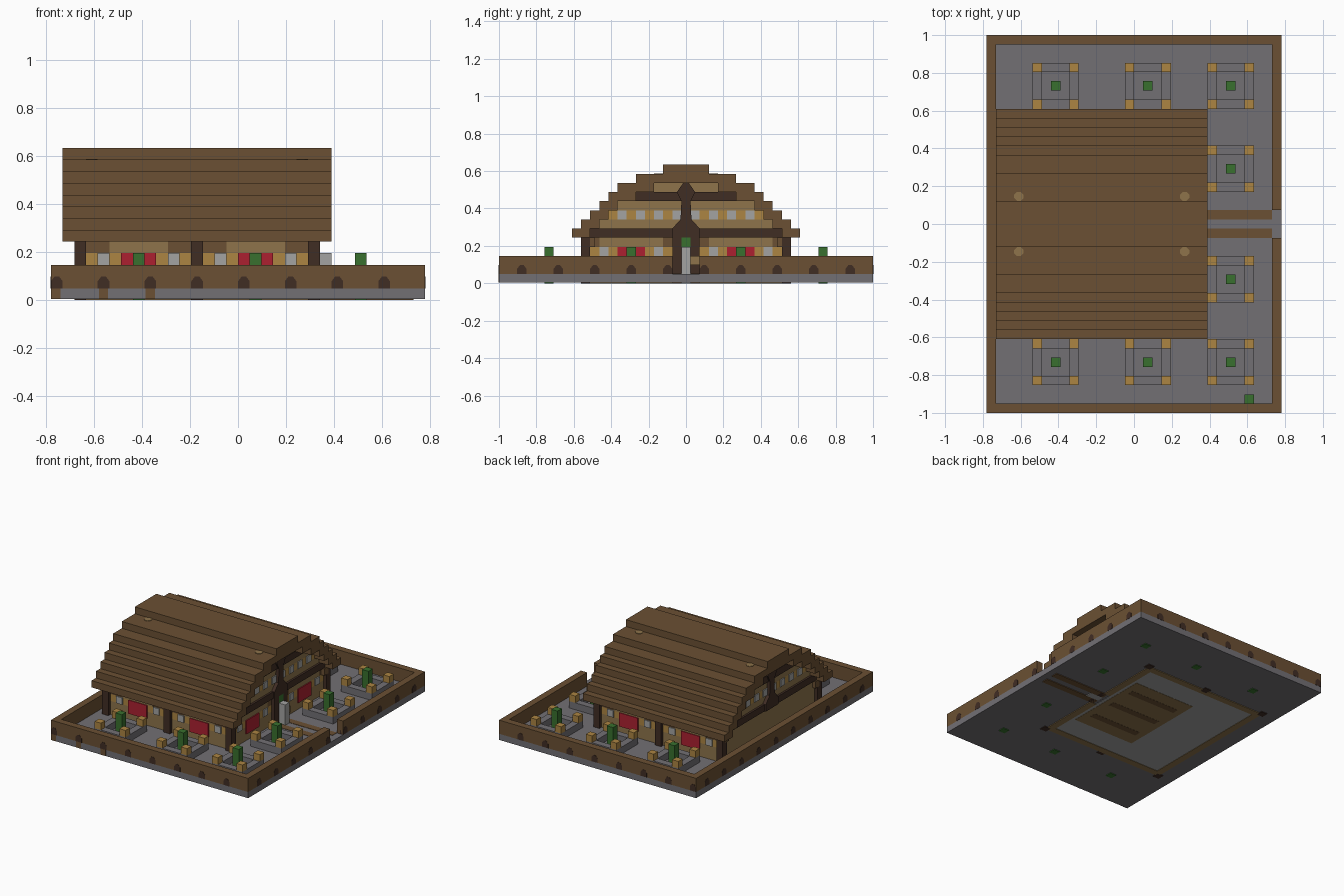
import bpy, bmesh
from mathutils import Vector

cube = bpy.data.objects.get("Cube")
if cube:
    bpy.data.objects.remove(cube)

U = 2 / 41            # one block
NX, NY = 32, 41       # footprint in blocks


def material(name, r, g, b):
    def lin(c):
        c /= 255
        return c / 12.92 if c < 0.04045 else ((c + 0.055) / 1.055) ** 2.4
    col = (lin(r), lin(g), lin(b), 1)
    m = bpy.data.materials.new(name)
    m.use_nodes = True
    m.diffuse_color = col
    bsdf = next(n for n in m.node_tree.nodes if n.type == 'BSDF_PRINCIPLED')
    bsdf.inputs["Base Color"].default_value = col
    bsdf.inputs["Roughness"].default_value = 0.9
    return m


STONE = material("stone", 114, 112, 116)
BROWN = material("brown_wood", 107, 80, 51)
DARK = material("dark_wood", 64, 45, 36)
TAN = material("tan_wood", 142, 116, 75)
AMBER = material("amber_wood", 172, 133, 66)
PALE = material("pale_stone", 164, 164, 162)
RED = material("red_cloth", 172, 32, 48)
GREEN = material("green_leaf", 56, 112, 46)


def prism(pts, axis, a, b):
    """Outline in the two other axes, pushed from a to b along axis."""
    return pts, axis, a, b


def box(i0, i1, j0, j1, k0, k1):
    return prism([(i0, j0), (i1, j0), (i1, j1), (i0, j1)], "z", k0, k1)


def build(name, mat, parts):
    bm = bmesh.new()
    for pts, axis, a, b in parts:
        def place(p, t):
            i, j, k = {"x": (t, *p), "y": (p[0], t, p[1]), "z": (*p, t)}[axis]
            return bm.verts.new(Vector((i - NX / 2, j - NY / 2, k)) * U)
        lo = [place(p, a) for p in pts]
        hi = [place(p, b) for p in pts]
        bm.faces.new(lo)
        bm.faces.new(hi)
        for n in range(len(pts)):
            m = (n + 1) % len(pts)
            bm.faces.new((lo[n], lo[m], hi[m], hi[n]))
    bmesh.ops.recalc_face_normals(bm, faces=bm.faces)
    me = bpy.data.meshes.new(name)
    bm.to_mesh(me)
    bm.free()
    me.materials.append(mat)
    ob = bpy.data.objects.new(name, me)
    bpy.context.collection.objects.link(ob)
    return ob


def both(parts):
    """Boxes plus their copies mirrored front to back."""
    return parts + [([(i, NY - j) for i, j in p], ax, a, b) for p, ax, a, b in parts]


# Ground slab and surrounding wall, with an entrance on one side
build("ground_slab", STONE, [box(0, NX, 0, NY, 0.1, 1)])
build("yard_wall", BROWN, both([box(0, NX, 0, 1, 1, 3), box(31, NX, 1, 19, 1, 3)])
      + [box(0, 1, 1, 40, 1, 3)])

# Dark arched log ends along the wall
E = 0.03
ARCH = [(0, 0), (1, 0), (1, .6), (.7, 1), (.3, 1), (0, .6)]
ends = []
for n in range(0, NX, 4):
    pts = [(n + u, 1 + v) for u, v in ARCH]
    ends += [prism(pts, "y", -E, .5), prism(pts, "y", NY - .5, NY + E)]
for n in range(2, NY, 4):
    pts = [(n + u, 1 + v) for u, v in ARCH]
    ends.append(prism(pts, "x", -E, .5))
    if not 18 < n < 22:
        ends.append(prism(pts, "x", NX - .5, NX + E))
build("wall_log_ends", DARK, ends)
build("slab_stains", BROWN, [box(i, i + .8, -E, .5, 0.1, 1) for i in (0, 4.1, 8.1)])

# Path edging to the entrance
build("path_edging", BROWN, both([box(22, 31, 19, 20, 0, 1.05)]))

# Planters: stone rim, amber corner blocks, tall green plant
rims, corners, plants = [], [], []
spots = [(i, j) for i in (7, 17, 26) for j in (5, 35)] + [(26, 14), (26, 26)]
for i, j in spots:
    rims += [box(i - 2, i + 3, j + d, j + d + 1, 1, 2) for d in (-2, 2)]
    rims += [box(i + d, i + d + 1, j - 1, j + 2, 1, 2) for d in (-2, 2)]
    corners += [box(i + d, i + d + 1, j + e, j + e + 1, 2, 3)
                for d in (-2, 2) for e in (-2, 2)]
    plants.append(box(i, i + 1, j, j + 1, 0, 4))
build("planter_rims", STONE, rims)
build("planter_corners", AMBER, corners)
build("planter_plants", GREEN, plants + [box(28, 29, 1, 2, 1, 2)])

# Stepped roof shell, extruded along the house
OUTER = [12.5, 11.5, 10.5, 9.5, 8.5, 7.5, 5.5, 2.5]
INNER = [10.5, 9.5, 8.5, 7.5, 5.5, 3.5]
MID = NY / 2


def stairs(widths):
    return [(w, 5 + n + s) for n, w in enumerate(widths) for s in (0, 1)]


out, inn = stairs(OUTER), stairs(INNER)
profile = [(MID + w, k) for w, k in out] + [(MID - w, k) for w, k in reversed(out)]
profile += [(MID - w, k) for w, k in inn] + [(MID + w, k) for w, k in reversed(inn)]
build("stepped_roof", BROWN, [prism(profile, "x", 1, 24)])
OCT = [(.3, 0), (.7, 0), (1, .3), (1, .7), (.7, 1), (.3, 1), (0, .7), (0, .3)]
build("roof_pegs", TAN, both([prism([(i + u, 17 + v) for u, v in OCT], "z", 11.9, 12.06)
                              for i in (3, 21)]))

# Corner and middle posts
build("side_posts", DARK, both([box(i, i + 1, 9, 10, 0, 5) for i in (2, 12, 22)]))

# Long side walls: tan below, amber window band, brown top with tan centre
build("side_walls", TAN, both([box(3, 22, 9.5, 10.5, 0, 3)]))
build("side_window_bands", AMBER, both([box(3, 22, 9.5, 10.5, 3, 4)]))
build("side_top_rails", BROWN, both([box(2, 23, 9.5, 10.5, 4, 5)]))
build("side_top_panels", TAN, both([box(i, i + 5, 9.4, 10, 4, 5) for i in (5, 15)]))
build("side_windows", PALE, both([box(i, i + 1, 9.35, 10, 3, 4) for i in (4, 10, 14, 20)]))
build("side_banners", RED, both([box(i, i + 3, 9.3, 10, 2, 4) for i in (6, 16)]))

# Entrance gable, ground floor
F = 22.5
build("gable_wall", TAN, both([box(21.5, F, 10, 19, 0, 3), box(21.5, F, 11, 18, 4, 5)]))
build("gable_window_band", AMBER, both([box(21.5, F, 10, 19, 3, 4)]))
build("gable_top_ends", BROWN, both([box(21.5, F, j, j + 1, 4, 5) for j in (10, 18)]))
build("gable_windows", PALE, both([box(22, F + .15, j, j + 1, 3, 4) for j in (11, 17)]))
build("gable_banners", RED, both([box(22, F + .15, 13, 16, 2, 4)]))
build("door_posts", DARK, both([box(22, 23, 19, 20, 0, 5)]))
build("door_pillar", PALE, [box(22, 24, 20, 21, 0, 4)])
build("door_foliage", GREEN, [box(22, 23, 20, 21, 4, 5)])
build("door_sign", TAN, [box(23, 23.5, 21, 22, 2, 3)])

# Back gable, plain ground floor
build("back_wall", TAN, [box(2.5, 3.5, 10, 31, 0, 5)])

# Upper gable rows on both ends, one material per level
for name, x0, x1, face in (("front", 21.5, F, F), ("back", 2.5, 3.5, 2.5)):
    rows = zip(INNER, (DARK, TAN, AMBER, TAN, DARK, TAN))
    for n, (w, mat) in enumerate(rows):
        grow = .3 if mat == DARK else 0
        build(f"{name}_gable_row_{n + 1}", mat,
              [box(x0 - grow, x1 + grow, MID - w, MID + w, 5 + n, 6 + n)])
    build(f"{name}_upper_windows", PALE,
          both([box(face - .15, face + .15, j, j + 1, 7, 8) for j in (13, 15, 17, 19)]))
    crest = [(-.5, 5), (.5, 5), (1.5, 5), (1.5, 6), (.6, 7), (.5, 9), (1, 10), (.3, 11)]
    crest = [(MID + y, k) for y, k in crest[2:]] + [(MID - y, k) for y, k in crest[:1:-1]]
    build(f"{name}_king_post", DARK, [prism(crest, "x", face - .5, face + .5)])

# House floor seen on the underside
build("house_floor", PALE, [box(3.5, 21.5, 10.5, 30.5, 0.05, .5)])
build("floor_rug", TAN, [box(11, 21, 14, 27, 0.02, .5)])
build("floor_rug_stripes", BROWN, [box(12, 20, j, j + 1, 0, .5) for j in (16, 20, 24)])
